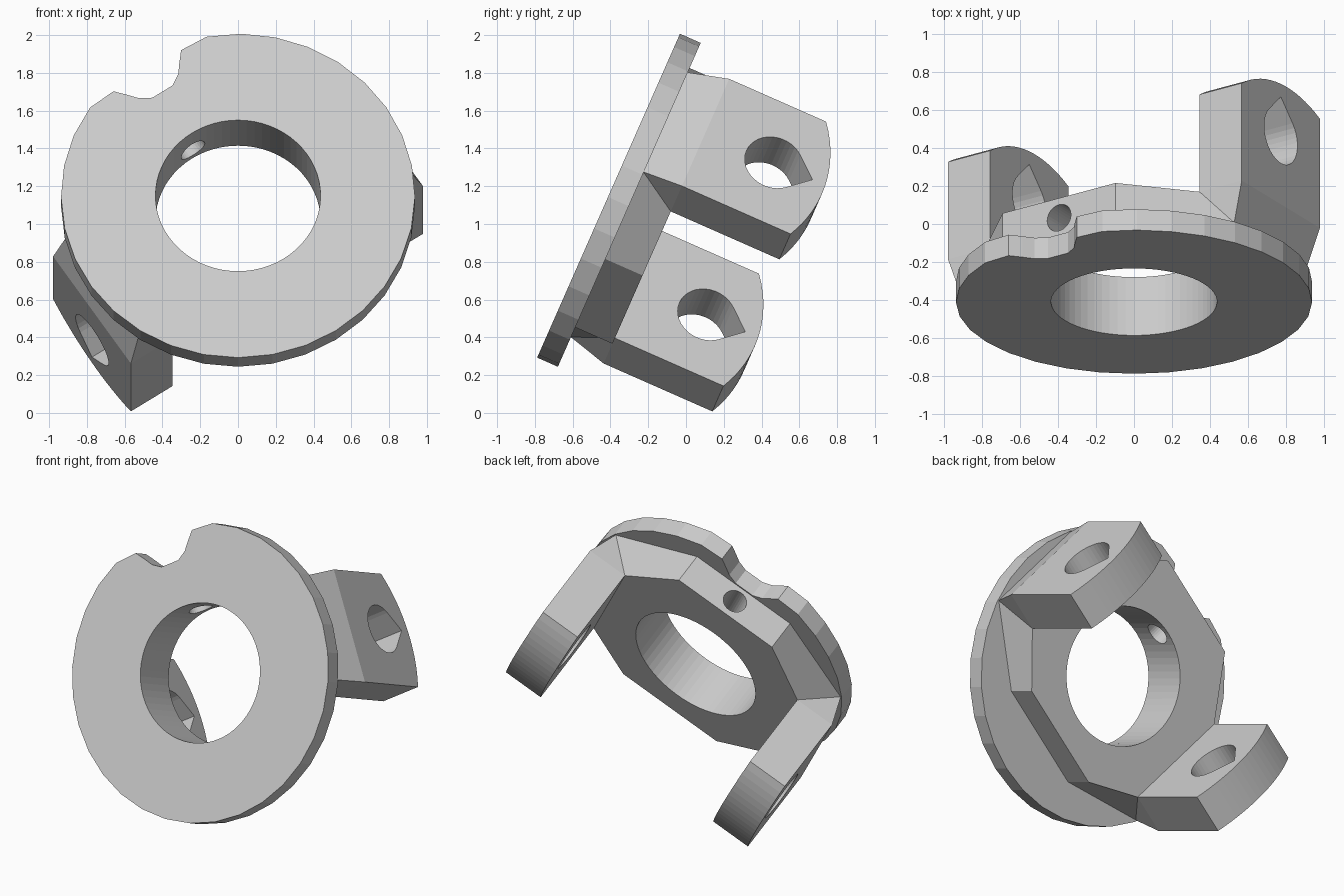
import bpy, bmesh
from math import radians, sin, cos, pi, sqrt
from mathutils import Matrix, Vector

cube = bpy.data.objects.get("Cube")
if cube:
    bpy.data.objects.remove(cube, do_unlink=True)

# One grey for the whole casting
GREY = (0.6, 0.6, 0.6, 1)
mat = bpy.data.materials.new("plain grey")
mat.use_nodes = True
mat.diffuse_color = GREY
mat.node_tree.nodes["Principled BSDF"].inputs["Base Color"].default_value = GREY

# Local frame: x runs from arm to arm, y across the arms, depth runs backwards
FRAME = (Matrix.Translation((0, -0.41, 1.15))
         @ Matrix.Rotation(radians(66.2), 4, 'X')
         @ Matrix.Rotation(radians(33.6), 4, 'Z'))
DISC_R, DISC_T, HUB_BACK = 0.937, 0.12, 0.335
BORE_R = 0.437
ARM_IN, ARM_OUT, ARM_W = 0.662, 0.928, 0.372


def flat(points, depth):
    return [(x, y, -depth) for x, y in points]


def across(points, x):
    return [(x, y, -depth) for y, depth in points]


def circle(radius, count, cx=0, cy=0):
    return [(cx + radius * cos(2 * pi * i / count),
             cy + radius * sin(2 * pi * i / count)) for i in range(count)]


def loft(name, first, second):
    """Solid between two loops with equal point counts, in the local frame."""
    bm = bmesh.new()
    a, b = ([bm.verts.new(FRAME @ Vector(p)) for p in loop] for loop in (first, second))
    bm.faces.new(a)
    bm.faces.new(b[::-1])
    for i in range(len(a)):
        j = (i + 1) % len(a)
        bm.faces.new((a[j], a[i], b[i], b[j]))
    bmesh.ops.remove_doubles(bm, verts=bm.verts[:], dist=0.0001)
    bmesh.ops.recalc_face_normals(bm, faces=bm.faces[:])
    mesh = bpy.data.meshes.new(name)
    bm.to_mesh(mesh)
    bm.free()
    mesh.materials.append(mat)
    obj = bpy.data.objects.new(name, mesh)
    bpy.context.collection.objects.link(obj)
    return obj


def cut(obj, *cutters):
    for cutter in cutters:
        mod = obj.modifiers.new("cut", 'BOOLEAN')
        mod.operation = 'DIFFERENCE'
        mod.solver = 'EXACT'
        mod.object = cutter
    bpy.context.view_layer.update()
    graph = bpy.context.evaluated_depsgraph_get()
    mesh = bpy.data.meshes.new_from_object(obj.evaluated_get(graph))
    obj.modifiers.clear()
    obj.data = mesh


# Cutters: main bore, radial screw hole, teardrop pivot hole
bore = loft("bore_cutter", flat(circle(BORE_R, 64), -0.2), flat(circle(BORE_R, 64), 0.6))
ring = circle(0.075, 32, 0, -0.222)
screw_hole = loft("screw_hole_cutter", [(x, 0.2, z) for x, z in ring],
                  [(x, 0.95, z) for x, z in ring])
PIVOT_R, PIVOT_D = 0.158, 0.73
drop = [(PIVOT_R * sin(t), PIVOT_D + PIVOT_R * cos(t))
        for t in (radians(45 + 270 * i / 28) for i in range(29))]
drop.append((0, PIVOT_D + PIVOT_R * sqrt(2)))
pivot = loft("pivot_cutter", across(drop, -1.2), across(drop, 1.2))
cutters = [bore, screw_hole, pivot]
for c in cutters:
    c.hide_render = True

# Flange disc with a scalloped notch on its rim
half_notch = [(0.37, 0.858), (0.215, 0.868), (0.165, 0.81), (0.125, 0.76), (0.064, 0.723)]
notch = half_notch + [(-x, y) for x, y in reversed(half_notch)]
gap = 23.4
rim = []
for i in range(1, 28):
    t = radians(90 + gap + (360 - 2 * gap) * i / 28)
    rim.append((DISC_R * cos(t), DISC_R * sin(t)))
outline = notch + rim
disc = loft("flange_disc", flat(outline, 0), flat(outline, DISC_T))
cut(disc, bore)

# Hub: eight-sided block whose arm corners taper in to the disc
HUB_X, HUB_TOP, HUB_LOW, TAPER = 0.357, 0.713, -0.614, 0.93
back, front = [], []
for side in (1, -1):
    w = ARM_W * side
    block_y = HUB_TOP if side > 0 else HUB_LOW
    for sx in (side, -side):
        outer, inner = (sx * ARM_OUT, w), (sx * ARM_IN, w)
        corner = (sx * HUB_X, block_y)
        narrow = (outer[0] * TAPER, outer[1] * TAPER)
        run_back, run_front = [outer, inner, corner], [narrow, narrow, corner]
        if sx != side:
            run_back.reverse()
            run_front.reverse()
        back += run_back
        front += run_front
hub = loft("hub", flat(front, DISC_T - 0.002), flat(back, HUB_BACK))
cut(hub, bore, screw_hole)

# Two arms with arched ends
ARCH_R, ARCH_Y, ARCH_D = 0.76, -0.06, 0.27
profile = [(ARM_W, HUB_BACK), (-ARM_W, HUB_BACK)]
for i in range(17):
    y = -ARM_W + 2 * ARM_W * i / 16
    profile.append((y, ARCH_D + sqrt(ARCH_R ** 2 - (y - ARCH_Y) ** 2)))
for name, side in (("left_arm", 1), ("right_arm", -1)):
    arm = loft(name, across(profile, side * ARM_IN), across(profile, side * ARM_OUT))
    cut(arm, pivot)

for c in cutters:
    bpy.data.objects.remove(c, do_unlink=True)
